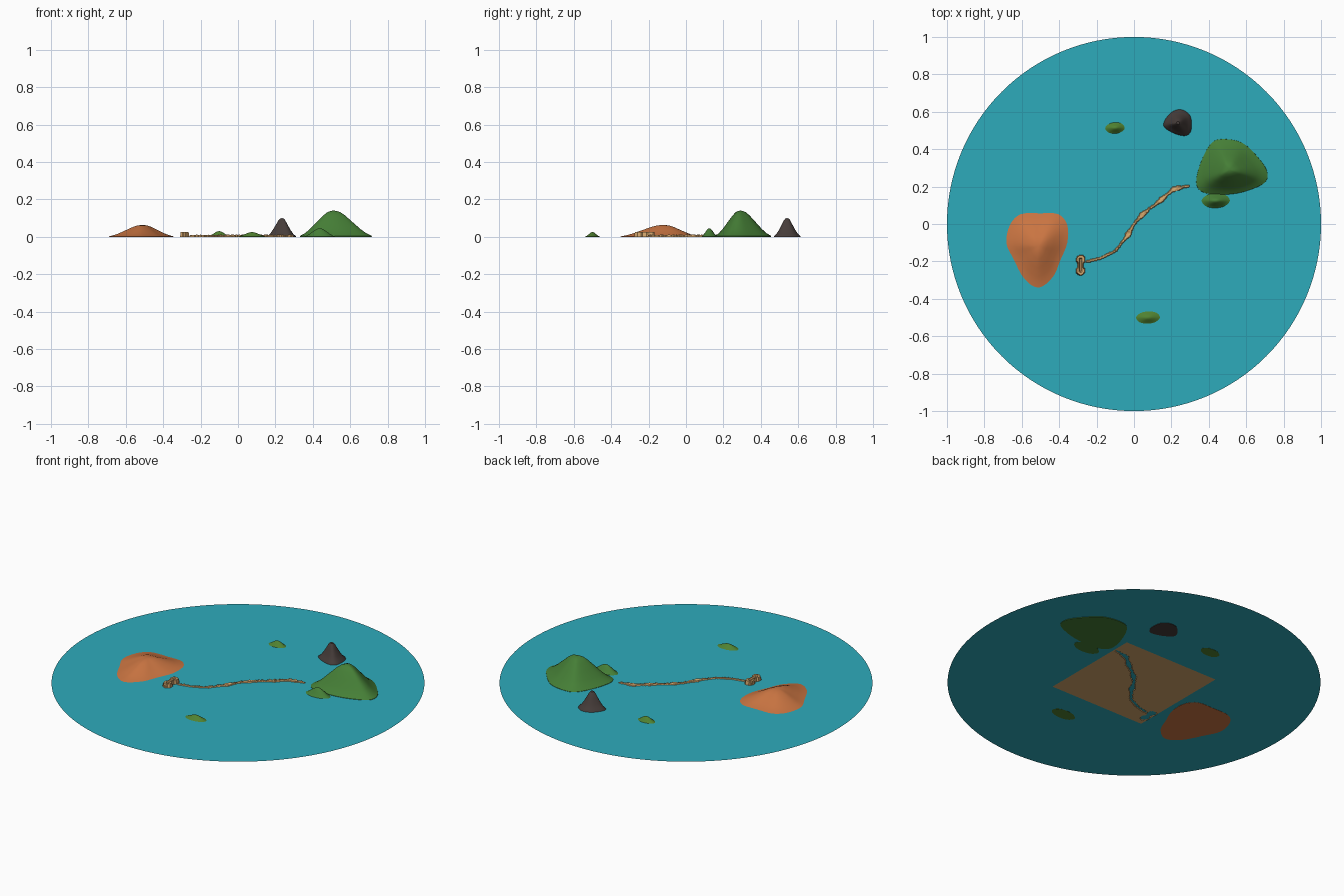
import bpy, bmesh, math
from mathutils import Vector, noise

if "Cube" in bpy.data.objects:
    bpy.data.objects.remove(bpy.data.objects["Cube"])


def material(name, rgb):
    m = bpy.data.materials.new(name)
    m.use_nodes = True
    m.diffuse_color = (*rgb, 1)
    m.node_tree.nodes["Principled BSDF"].inputs["Base Color"].default_value = (*rgb, 1)
    return m


WATER = material("turquoise water", (0.027, 0.41, 0.5))
CLAY = material("orange clay", (0.6, 0.18, 0.055))
FOREST = material("forest green", (0.06, 0.21, 0.037))
GRASS = material("grass green", (0.08, 0.22, 0.03))
ROCK = material("dark rock", (0.06, 0.045, 0.041))
SAND = material("pale sand", (0.66, 0.38, 0.15))


def finish(name, bm, mat, angle=30):
    bmesh.ops.recalc_face_normals(bm, faces=bm.faces)
    mesh = bpy.data.meshes.new(name)
    bm.to_mesh(mesh)
    bm.free()
    mesh.materials.append(mat)
    ob = bpy.data.objects.new(name, mesh)
    bpy.context.collection.objects.link(ob)
    bpy.ops.object.select_all(action='DESELECT')
    ob.select_set(True)
    bpy.context.view_layer.objects.active = ob
    bpy.ops.object.shade_smooth_by_angle(angle=math.radians(angle))
    return ob


def round_outline(pts, steps=4):
    """Closed smooth curve through the given points."""
    n, out = len(pts), []
    for i in range(n):
        a, b, c, d = (Vector(pts[(i + k) % n]) for k in (-1, 0, 1, 2))
        for s in range(steps):
            t = s / steps
            out.append(0.5 * (2 * b + (c - a) * t + (2 * a - 5 * b + 4 * c - d) * t ** 2
                              + (3 * b - a - 3 * c + d) * t ** 3))
    return out


def oval(cx, cy, rx, ry, wobble):
    """Slightly lopsided outline for a small islet."""
    pts = []
    for k in range(8):
        a = math.tau * k / 8
        r = 1 + wobble * math.sin(2 * a + 1)
        pts.append((cx + rx * r * math.cos(a), cy + ry * r * math.sin(a)))
    return pts


def island(name, outline, peak, height, profile, mat):
    """Hill whose rings shrink from the shore outline to the peak."""
    bm = bmesh.new()
    shore = round_outline(outline)
    top = Vector(peak)
    rings = []
    for r, h in profile:
        rings.append([bm.verts.new((*top.lerp(p, r), h * height)) for p in shore])
    n = len(shore)
    for lo, hi in zip(rings, rings[1:]):
        for i in range(n):
            j = (i + 1) % n
            bm.faces.new((lo[i], lo[j], hi[j], hi[i]))
    tip = bm.verts.new((*top, height))
    base = bm.verts.new((*top, 0))
    for i in range(n):
        j = (i + 1) % n
        bm.faces.new((rings[-1][i], rings[-1][j], tip))
        bm.faces.new((rings[0][j], rings[0][i], base))
    return finish(name, bm, mat)


# Water disc
bm = bmesh.new()
bmesh.ops.create_circle(bm, cap_ends=True, segments=128, radius=1)
bmesh.ops.translate(bm, verts=bm.verts, vec=(0, 0, 0.004))
for f in bm.faces:
    if f.normal.z < 0:
        f.normal_flip()
finish("water", bm, WATER)

# Hill profiles: (share of shore radius, share of height)
BELL = [(1, 0), (0.99, 0.04), (0.85, 0.14), (0.7, 0.3), (0.5, 0.56),
        (0.3, 0.82), (0.18, 0.94), (0.08, 0.99)]
CONE = [(1, 0), (0.98, 0.04), (0.8, 0.16), (0.6, 0.38), (0.4, 0.65),
        (0.22, 0.9), (0.12, 0.98)]

island("clay_island",
       [(-0.5, 0.065), (-0.4, 0.06), (-0.35, 0.0), (-0.35, -0.1), (-0.39, -0.2),
        (-0.43, -0.29), (-0.51, -0.35), (-0.59, -0.3), (-0.65, -0.19),
        (-0.69, -0.1), (-0.67, 0.0), (-0.61, 0.06)],
       (-0.51, -0.12), 0.063, BELL, CLAY)
island("forest_island",
       [(0.47, 0.455), (0.58, 0.435), (0.67, 0.35), (0.713, 0.28), (0.7, 0.22),
        (0.6, 0.175), (0.5, 0.157), (0.4, 0.16), (0.345, 0.185), (0.332, 0.24),
        (0.36, 0.34), (0.41, 0.43)],
       (0.51, 0.29), 0.14, BELL, FOREST)
island("rock_island",
       [(0.155, 0.53), (0.195, 0.595), (0.25, 0.613), (0.298, 0.585), (0.31, 0.53),
        (0.3, 0.485), (0.265, 0.47), (0.2, 0.49)],
       (0.235, 0.54), 0.1, CONE, ROCK)
island("forest_islet", oval(0.437, 0.125, 0.078, 0.045, 0.06),
       (0.437, 0.125), 0.045, BELL, FOREST)
island("north_islet", oval(-0.102, 0.513, 0.057, 0.037, 0.08),
       (-0.1, 0.515), 0.03, BELL, GRASS)
island("south_islet", oval(0.075, -0.5, 0.072, 0.042, 0.08),
       (0.075, -0.5), 0.025, BELL, GRASS)

# Sand bed with a winding bar that breaks the water surface
TRAIL = [Vector(p) for p in
         [(-0.25, -0.2), (-0.18, -0.183), (-0.1, -0.145), (-0.04, -0.07), (0, 0),
          (0.05, 0.055), (0.14, 0.125), (0.21, 0.185), (0.29, 0.203)]]
WIDE = [Vector(p) for p in [(-0.03, -0.055), (0.045, 0.05), (0.15, 0.13), (0.22, 0.19)]]
MOUND = [Vector((-0.285, -0.19)), Vector((-0.285, -0.25))]


def segment_distance(p, a, b):
    d = b - a
    t = max(0, min(1, (p - a).dot(d) / d.length_squared))
    return (p - a - d * t).length


def bed_height(p):
    # Two-lobed mound with a sunken middle
    spine = segment_distance(p, *MOUND)
    lobe = min((p - m).length for m in MOUND)
    if spine < 0.016 or lobe < 0.024:
        return 0.019 if spine < 0.007 else 0.027
    # Narrow bar, broader and rougher at a few spots
    d = min(segment_distance(p, a, b) for a, b in zip(TRAIL, TRAIL[1:]))
    near = min((p - w).length for w in WIDE)
    half = 0.007 + 0.011 * math.exp(-(near / 0.025) ** 2)
    rough = noise.noise(Vector((p.x * 70, p.y * 70, 0)))
    if d < half * (1 + 0.3 * rough):
        return 0.01 + 0.004 * rough
    return 0


bm = bmesh.new()
bmesh.ops.create_grid(bm, x_segments=150, y_segments=150, size=0.31)
for v in bm.verts:
    v.co.z = bed_height(v.co.xy)
flat = [e for e in bm.edges if all(abs(v.co.z) < 1e-6 for f in e.link_faces for v in f.verts)
        and len(e.link_faces) == 2]
bmesh.ops.dissolve_limit(bm, angle_limit=0.01, verts=bm.verts, edges=flat)
for f in bm.faces:
    if f.normal.z < 0:
        f.normal_flip()
finish("sand_bed", bm, SAND)
